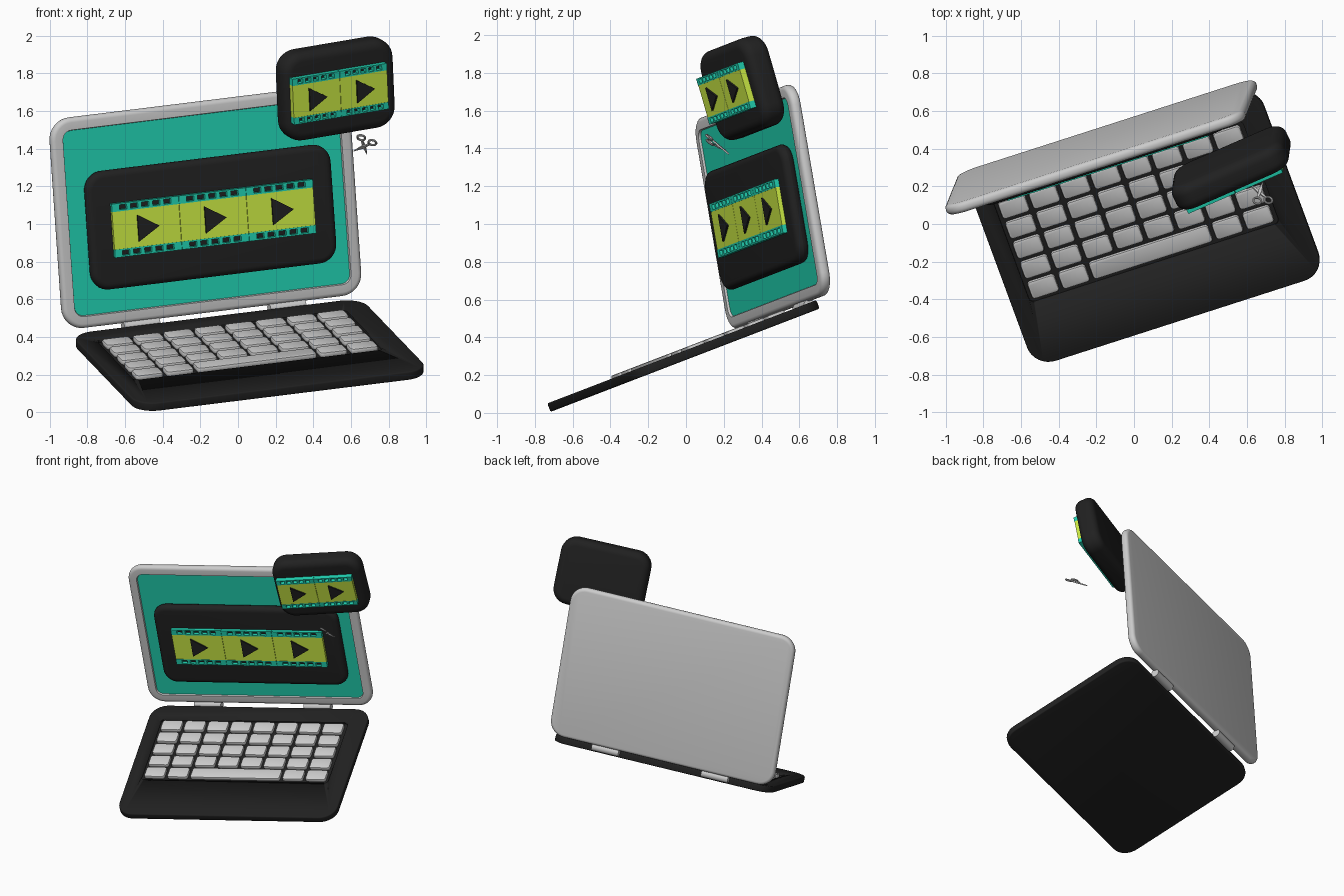
import bpy, bmesh
from math import sin, cos, pi, radians
from mathutils import Matrix, Vector

if "Cube" in bpy.data.objects:
    bpy.data.objects.remove(bpy.data.objects["Cube"])


def material(name, rgb):
    m = bpy.data.materials.new(name)
    m.diffuse_color = (*rgb, 1)
    m.use_nodes = True
    m.node_tree.nodes["Principled BSDF"].inputs["Base Color"].default_value = m.diffuse_color
    return m


BLACK = material("black", (0.015, 0.015, 0.015))
TEAL = material("teal", (0.015, 0.65, 0.45))
LIME = material("lime", (0.62, 0.85, 0.06))


def frame(x, y, origin=(0, 0, 0)):
    x = Vector(x).normalized()
    z = x.cross(Vector(y)).normalized()
    m = Matrix((x, z.cross(x), z)).transposed().to_4x4()
    m.translation = origin
    return m


# local frames: base (tilted and turned), open lid, floating clip
BASE = Matrix.Rotation(radians(21), 4, 'X') @ Matrix.Rotation(radians(19), 4, 'Z')
LID = BASE @ Matrix.Rotation(radians(78), 4, 'X')
CLIP = frame((.906, .395, .153), (-.04, -.275, .96), (.545, .2, 1.69))
CU = 0.09  # centre of the laptop across its width


def finish(name, bm, fr, mats=(), angle=35):
    bmesh.ops.recalc_face_normals(bm, faces=bm.faces)
    me = bpy.data.meshes.new(name)
    bm.to_mesh(me)
    bm.free()
    ob = bpy.data.objects.new(name, me)
    bpy.context.collection.objects.link(ob)
    ob.matrix_world = fr
    for m in mats:
        me.materials.append(m)
    bpy.ops.object.select_all(action='DESELECT')
    ob.select_set(True)
    bpy.context.view_layer.objects.active = ob
    bpy.ops.object.shade_smooth_by_angle(angle=radians(angle))
    return ob


def prism(bm, pts, z0, z1):
    f = bm.faces.new([bm.verts.new((x, y, z0)) for x, y in pts])
    ext = bmesh.ops.extrude_face_region(bm, geom=[f])["geom"]
    bmesh.ops.translate(bm, vec=(0, 0, z1 - z0),
                        verts=[g for g in ext if isinstance(g, bmesh.types.BMVert)])


def rounded_rect(cx, cy, w, h, r, n=8):
    pts = []
    for k, (sx, sy) in enumerate(((1, 1), (-1, 1), (-1, -1), (1, -1))):
        for i in range(n + 1):
            a = (k + i / n) * pi / 2
            pts.append((cx + sx * (w / 2 - r) + r * cos(a), cy + sy * (h / 2 - r) + r * sin(a)))
    return pts


def slab(name, fr, cx, cy, w, h, z0, z1, r, bevel=0, mats=(), segs=3, inset=None, n=8):
    bm = bmesh.new()
    prism(bm, rounded_rect(cx, cy, w, h, r, n), z0, z1)
    if bevel:
        rim = [e for e in bm.edges if abs(e.verts[0].co.z - e.verts[1].co.z) < 1e-6]
        bmesh.ops.bevel(bm, geom=rim, offset=bevel, segments=segs, profile=.5, affect='EDGES')
    if inset:  # recessed panel in the second material
        bmesh.ops.recalc_face_normals(bm, faces=bm.faces)
        top = max(bm.faces, key=lambda f: f.calc_center_median().z + f.calc_area())
        bmesh.ops.inset_individual(bm, faces=[top], thickness=inset[0])
        bmesh.ops.inset_individual(bm, faces=[top], thickness=.004, depth=-inset[1])
        if len(mats) > 1:
            top.material_index = 1
    return finish(name, bm, fr, mats)


# keyboard half with a shallow well
base = slab("keyboard_base", BASE, CU, .07, 1.635, 1.12, .262, .31, .12, .008, [BLACK])
well = slab("well_cutter", BASE, .072, .175, 1.40, .62, .298, .36, .03)
well.hide_render = True
mod = base.modifiers.new("well", 'BOOLEAN')
mod.object, mod.solver = well, 'EXACT'
bpy.context.view_layer.objects.active = base
bpy.ops.object.modifier_apply(modifier="well")
bpy.data.objects.remove(well)

# keys: five rows of eight, the last with a space bar
PU, PV = .1724, .12
for row in range(5):
    for col in range(8):
        if row == 0 and 2 <= col <= 5:
            continue
        slab(f"key_{row}_{col}", BASE, -.532 + col * PU, -.065 + row * PV,
             .152, .1, .295, .325, .018, .009, segs=2, n=3)
slab("space_bar", BASE, -.532 + 3.5 * PU, -.065, .152 + 3 * PU, .1, .295, .325, .018, .009, segs=2, n=3)

# lid with recessed screen
grey = material("grey", (.8, .8, .8))
slab("lid", LID, CU - .003, 1.018, 1.68, 1.135, -.615, -.558, .115, .024,
     [grey, TEAL], segs=4, inset=(.04, .012))

# hinges
for side in (-1, 1):
    bm = bmesh.new()
    bmesh.ops.create_cone(bm, cap_ends=True, segments=24, radius1=.03, radius2=.03, depth=.2)
    bmesh.ops.rotate(bm, verts=bm.verts, matrix=Matrix.Rotation(pi / 2, 3, 'Y'))
    bmesh.ops.translate(bm, verts=bm.verts, vec=(CU + side * .41, .655, .3))
    finish(f"hinge_{side}", bm, BASE)

# black pillows behind the film strips
slab("screen_panel", LID, .095, .967, 1.38, .64, -.575, -.505, .1, .035, [BLACK], segs=5)
slab("clip_panel", CLIP, .017, .003, .654, .49, -.177, -.033, .11, .05, [BLACK], segs=6)


def boxes(name, fr, rects, z0, z1, mat):
    bm = bmesh.new()
    for x0, x1, y0, y1 in rects:
        prism(bm, [(x0, y0), (x1, y0), (x1, y1), (x0, y1)], z0, z1)
    return finish(name, bm, fr, [mat])


def film(name, fr, cx, cy, frames, fw, h, z0, z1):
    band, holes = h * .15, 5
    x_left = cx - frames * fw / 2
    for i in range(frames):
        x0, x1 = x_left + i * fw, x_left + (i + 1) * fw - .002
        rects = []
        for s in (-1, 1):  # perforated edges: two rails and cross bars
            a, b = cy + s * h / 2, cy + s * (h / 2 - band)
            e = s * band * .2
            rects += [(x0, x1, *sorted((a, a - e))), (x0, x1, *sorted((b, b + e)))]
            pitch = fw * .165
            start = (x0 + x1) / 2 - holes / 2 * pitch
            for k in range(holes + 1):
                m, hw = start + k * pitch, pitch * .17
                lo = x0 if k == 0 else m - hw
                hi = x1 if k == holes else m + hw
                rects.append((lo, hi, *sorted((a - e, b + e))))
        boxes(f"{name}_edge_{i}", fr, rects, z0, z1, TEAL)
        hy = h / 2 - band
        boxes(f"{name}_frame_{i}", fr, [(x0, x1, cy - hy, cy + hy)], z0, z1 - .002, LIME)
        # play triangle
        bm = bmesh.new()
        xm, t = (x0 + x1) / 2 + fw * .02, h * .25
        prism(bm, [(xm - t * .8, cy - t), (xm + t * .85, cy), (xm - t * .8, cy + t)], z1 - .01, z1 + .008)
        finish(f"{name}_triangle_{i}", bm, fr, [BLACK])


film("screen_film", LID, .097, .967, 3, .377, .29, -.515, -.48)
film("clip_film", CLIP, 0, 0, 2, .278, .252, -.04, .002)

# small scissors: two crossed blades with ring handles
SCI = frame((-.075, -.01, .025), (-.0675, .0925, -.0575), (.668, .168, 1.415))
for s in (-1, 1):
    bm = bmesh.new()
    z = s * .004
    prism(bm, [(s * .038, .066), (s * .012, .004), (-s * .02, -.038),
               (-s * .026, -.032), (-s * .005, .012)], z - .004, z + .004)
    finish(f"scissor_blade_{s}", bm, SCI)
    bpy.ops.mesh.primitive_torus_add(major_radius=.021, minor_radius=.006,
                                     major_segments=24, minor_segments=8)
    ring = bpy.context.object
    ring.name = f"scissor_ring_{s}"
    ring.matrix_world = SCI @ Matrix.Translation((-s * .032, -.055, z))
    bpy.ops.object.shade_smooth_by_angle(angle=radians(40))
